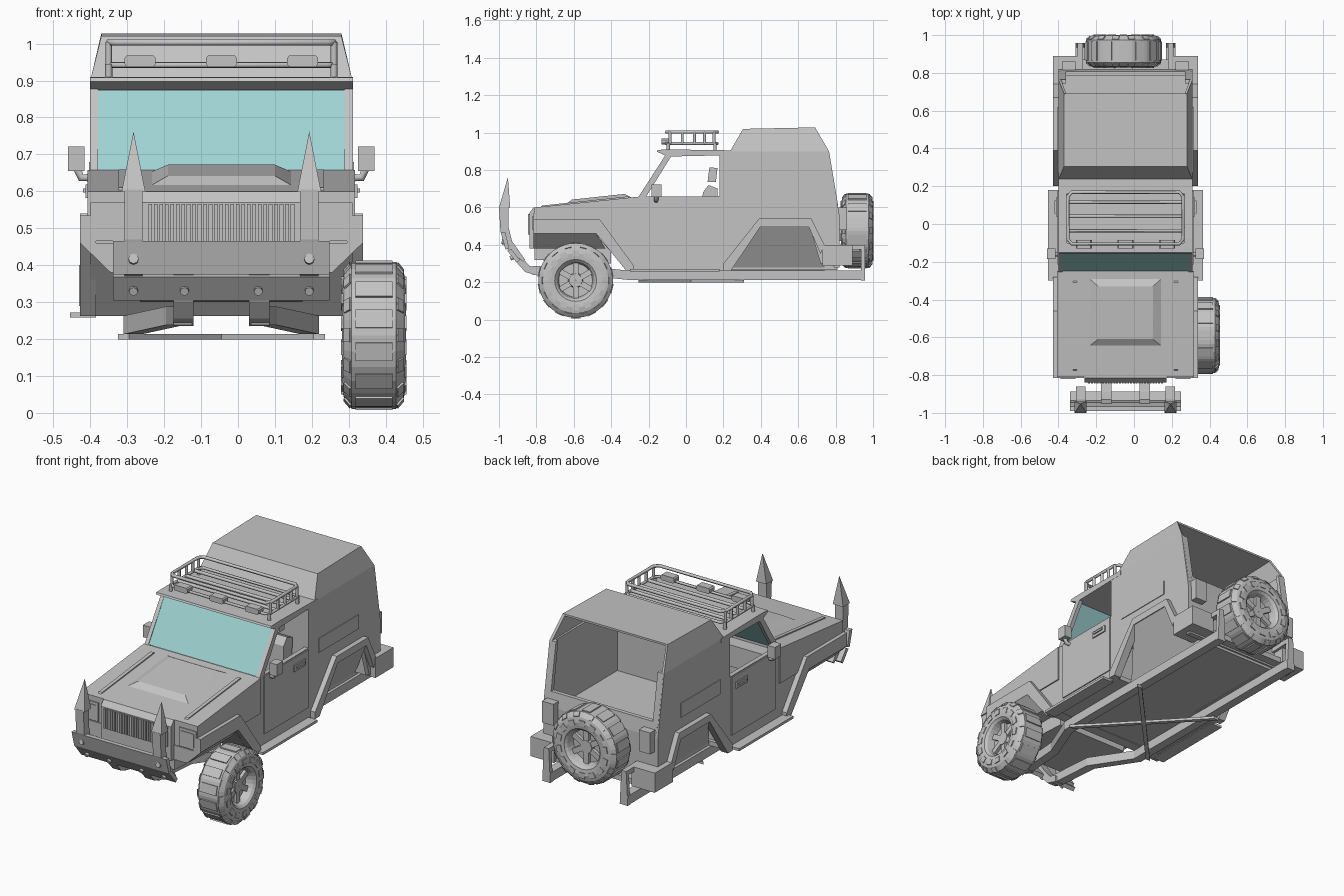
import bpy, bmesh, math
from mathutils import Matrix

old = bpy.data.objects.get("Cube")
if old:
    bpy.data.objects.remove(old)

CX = -0.045  # body centreline; the one road wheel sits off to the left


def material(name, rgb):
    m = bpy.data.materials.new(name)
    m.use_nodes = True
    m.diffuse_color = (*rgb, 1)
    m.node_tree.nodes["Principled BSDF"].inputs["Base Color"].default_value = (*rgb, 1)
    return m


GREY = material("body grey", (0.55, 0.55, 0.55))
GLASS = material("teal glass", (0.35, 0.65, 0.65))


def finish(name, bm, mat=GREY, shift=CX):
    bmesh.ops.translate(bm, verts=bm.verts, vec=(shift, 0, 0))
    bmesh.ops.recalc_face_normals(bm, faces=bm.faces)
    me = bpy.data.meshes.new(name)
    bm.to_mesh(me)
    bm.free()
    me.materials.append(mat)
    ob = bpy.data.objects.new(name, me)
    bpy.context.collection.objects.link(ob)
    return ob


def prism(name, pts, x0, x1, mat=GREY, taper=None):
    """Side outline (y, z) extruded from x0 to x1; taper maps z to the outer x."""
    bm = bmesh.new()
    a = [bm.verts.new((x0, y, z)) for y, z in pts]
    b = [bm.verts.new((taper(z) if taper else x1, y, z)) for y, z in pts]
    bm.faces.new(a)
    bm.faces.new(b[::-1])
    for i in range(len(pts)):
        j = (i + 1) % len(pts)
        bm.faces.new((a[i], b[i], b[j], a[j]))
    return finish(name, bm, mat)


def pair(name, pts, x0, x1, taper=None):
    prism("left_" + name, pts, x0, x1, taper=taper)
    prism("right_" + name, pts, -x0, -x1, taper=(lambda z: -taper(z)) if taper else None)


def box(name, x, y, z):
    return prism(name, [(y[0], z[0]), (y[1], z[0]), (y[1], z[1]), (y[0], z[1])], x[0], x[1])


def pair_box(name, x, y, z):
    box("left_" + name, x, y, z)
    box("right_" + name, (-x[0], -x[1]), y, z)


def hull(name, pts):
    bm = bmesh.new()
    for p in pts:
        bm.verts.new(p)
    bmesh.ops.convex_hull(bm, input=bm.verts)
    bmesh.ops.dissolve_limit(bm, angle_limit=0.01, verts=bm.verts, edges=bm.edges)
    return finish(name, bm)


def tube(name, pts, r, closed=False, sides=1):
    cu = bpy.data.curves.new(name, "CURVE")
    cu.dimensions = "3D"
    cu.bevel_depth, cu.bevel_resolution, cu.use_fill_caps = r, sides, True
    s = cu.splines.new("POLY")
    s.points.add(len(pts) - 1)
    for p, q in zip(s.points, pts):
        p.co = (q[0] + CX, q[1], q[2], 1)
    s.use_cyclic_u = closed
    cu.materials.append(GREY)
    ob = bpy.data.objects.new(name, cu)
    bpy.context.collection.objects.link(ob)


def add_block(bm, size, place):
    bmesh.ops.create_cube(bm, size=1, matrix=place @ Matrix.Diagonal((*size, 1)))


def wheel(name, centre, turn):
    bm = bmesh.new()
    prof = [(.05, .001), (.05, .035), (.03, .04), (.03, .09), (.07, .1), (.082, .112), (.0865, .145), (.08, .175),
            (.06, .199), (-.06, .199), (-.08, .175), (-.0865, .145), (-.082, .112), (-.07, .1), (-.03, .09),
            (-.03, .001)]
    n = 28
    rings = [[bm.verts.new((x, r * math.cos(2 * math.pi * i / n), r * math.sin(2 * math.pi * i / n)))
              for i in range(n)] for x, r in prof]
    for p, q in zip(rings, rings[1:]):
        for i in range(n):
            bm.faces.new((p[i], p[(i + 1) % n], q[(i + 1) % n], q[i]))
    for i in range(6):  # spokes
        rot = Matrix.Rotation(i * math.pi / 3, 4, "X")
        add_block(bm, (.035, .03, .065), rot @ Matrix.Translation((.03, 0, .065)))
    for i in range(14):  # low tread and sidewall lugs
        rot = Matrix.Rotation(i * math.pi / 7, 4, "X")
        half = Matrix.Rotation((i + .5) * math.pi / 7, 4, "X")
        add_block(bm, (.1, .05, .008), rot @ Matrix.Translation((0, 0, .1985)))
        for s in (-1, 1):
            lean = Matrix.Translation((s * .071, 0, .187)) @ Matrix.Rotation(s * .88, 4, "Y")
            add_block(bm, (.026, .036, .007), half @ lean)
            add_block(bm, (.006, .036, .03), rot @ Matrix.Translation((s * .0855, 0, .145)))
    bm.transform(Matrix.Translation(centre) @ Matrix.Rotation(turn, 4, "Z"))
    finish(name, bm, shift=0)


wheel("front_wheel", (.368, -.59, .21), 0)
wheel("spare_wheel", (-.055, .915, .475), math.pi / 2)

# Hood with raised centre and ribs
prism("hood", [(-.81, .46), (-.81, .6), (-.25, .658), (-.25, .46)], -.362, .362)
hull("hood_bulge", [(s * x, y, z) for s in (-1, 1) for x, y, z in
                    ((.19, -.645, .616), (.19, -.29, .653), (.145, -.61, .642), (.145, -.33, .672))])
pair("hood_rib", [(-.78, .6), (-.77, .61), (-.31, .659), (-.3, .65)], .258, .278)
prism("engine_bay", [(-.81, .32), (-.81, .5), (-.4, .5), (-.4, .3)], -.22, .22)
prism("firewall", [(-.49, .46), (-.31, .262), (-.25, .262), (-.25, .5), (-.47, .5)], -.355, .355)

# Grille and headlamps
prism("grille_plate", [(-.838, .38), (-.838, .57), (-.815, .6), (-.8, .6), (-.8, .38)], -.218, .218)
for i in range(27):
    x = (i - 13) * .0148
    box("grille_slat", (x - .005, x + .005), (-.845, -.83), (.455, .565))
pair_box("headlamp_frame", (.25, .355), (-.816, -.8), (.465, .57))
pair_box("headlamp", (.265, .345), (-.82, -.81), (.48, .555))

# Wheel arches
pair("front_flare", [(-.815, .535), (-.46, .535), (-.28, .29), (-.28, .262), (-.32, .262), (-.48, .46),
                     (-.815, .46)], .34, .383)
pair("front_arch_skirt", [(-.815, .38), (-.815, .46), (-.48, .46), (-.43, .38)], .22, .383,
     lambda z: .3 + (z - .38) * 1.03)
pair("rear_flare", [(.2, .262), (.2, .3), (.39, .54), (.67, .54), (.74, .4), (.72, .35), (.655, .5), (.4, .5),
                    (.24, .262)], .34, .383)
pair("rear_arch_panel", [(.21, .262), (.395, .5), (.66, .5), (.74, .29), (.74, .262)], .2, .37,
     lambda z: .24 + (z - .262) * .58)
pair_box("rear_corner", (.24, .385), (.73, .89), (.29, .4))

# Body sides, door skins, floor, bulkhead and tailgate
pair("body_side", [(-.25, .658), (.18, .66), (.18, .9), (.765, .9), (.82, .56), (.82, .3), (.72, .3), (.66, .5),
                   (.39, .5), (.22, .262), (-.3, .262), (-.47, .46), (-.25, .5)], .33, .355)
pair_box("door", (.354, .361), (-.215, .175), (.33, .655))
pair_box("door_handle", (.36, .368), (.04, .14), (.582, .618))
pair_box("handle_grip", (.367, .375), (.055, .125), (.597, .608))
pair_box("side_moulding", (.354, .359), (.27, .62), (.6, .68))
box("cabin_floor", (-.34, .34), (-.3, .22), (.265, .29))
box("rear_underside", (-.25, .25), (.2, .81), (.265, .29))
box("cargo_floor", (-.34, .34), (.2, .81), (.5, .52))
box("bulkhead", (-.34, .34), (.185, .2), (.28, .89))
prism("tailgate", [(.79, .28), (.82, .28), (.82, .56), (.808, .64), (.785, .64)], -.345, .345)
pair("tailgate_post", [(.785, .63), (.81, .63), (.765, .9), (.745, .9)], .315, .35)
box("rear_sill", (-.36, .36), (.74, .87), (.29, .32))
pair_box("tail_lamp", (.265, .335), (.81, .86), (.48, .6))
pair_box("side_step", (.34, .41), (-.3, .18), (.258, .272))

# Windscreen, roof and rear canopy
prism("windscreen", [(-.248, .658), (-.112, .875), (-.105, .875), (-.24, .658)], -.336, .336, GLASS)
pair("windscreen_pillar", [(-.255, .655), (-.11, .88), (-.075, .88), (-.215, .655)], .334, .356)
prism("roof", [(-.155, .898), (-.1, .872), (.26, .88), (.26, .905), (-.08, .91), (-.15, .908)], -.356, .356)

bm = bmesh.new()
low = [[bm.verts.new((s * .355, y, .9)) for y in (.235, .765)] for s in (-1, 1)]
top = [[bm.verts.new((s * .325, y, z)) for y, z in ((.305, 1.02), (.69, 1.028))] for s in (-1, 1)]
bm.faces.new((top[0][0], top[1][0], top[1][1], top[0][1]))
bm.faces.new((low[0][0], low[1][0], top[1][0], top[0][0]))
for k in (0, 1):
    bm.faces.new((low[k][0], top[k][0], top[k][1], low[k][1]))
canopy = finish("rear_canopy", bm)
shell = canopy.modifiers.new("thickness", "SOLIDIFY")
shell.thickness = .015

# Dashboard, steering wheel and seats
box("dashboard", (-.33, .33), (-.25, -.17), (.52, .64))
tube("steering_wheel", [(.17 + .07 * math.cos(a), -.1 - .025 * math.sin(a), .58 + .06 * math.sin(a))
                        for a in [i * math.pi / 6 for i in range(12)]], .008, True)
for s, side in ((1, "left"), (-1, "right")):
    x = s * .17
    box(side + "_seat_cushion", (x - .1, x + .1), (-.04, .14), (.36, .45))
    prism(side + "_seat_back", [(.08, .43), (.15, .43), (.17, .7), (.12, .72), (.09, .68)], x - .095, x + .095)
    prism(side + "_headrest", [(.115, .735), (.16, .735), (.168, .81), (.125, .815)], x - .05, x + .05)
    # Mirrors
    box(side + "_mirror", (s * .37, s * .415), (-.185, -.13), (.655, .722))
    tube(side + "_mirror_arm", [(s * .35, -.16, .637), (s * .38, -.16, .637), (s * .39, -.16, .66)], .012)

# Roof rack with lamps
rim = [(-.305, -.08), (-.285, -.105), (.285, -.105), (.305, -.08), (.305, .145), (.285, .168), (-.285, .168),
       (-.305, .145)]
tube("rack_top_rail", [(x, y, 1.003) for x, y in rim], .009, True)
tube("rack_lower_rail", [(x, y, .942) for x, y in rim], .008, True)
for y in (-.035, .04, .115):
    tube("rack_crossbar", [(-.305, y, .942), (.305, y, .942)], .009)
for s in (-1, 1):
    for y in (-.085, -.02, .045, .1, .15):
        tube("rack_post", [(s * .305, y, .94), (s * .305, y, 1.005)], .009)
    for y in (-.095, .155):
        tube("rack_foot", [(s * .305, y, .9), (s * .305, y, .945)], .01)
for x in (-.22, 0, .22):
    hull("roof_lamp", [(x + dx, y, z) for y in (-.13, -.085) for dx, z in
                       ((-.042, .945), (-.036, .937), (.036, .937), (.042, .945),
                        (-.042, .961), (-.036, .968), (.036, .968), (.042, .961))])

# Front bumper, spiked posts and brackets
prism("bumper_upper", [(-.99, .465), (-.965, .375), (-.945, .38), (-.965, .465)], -.293, .293)
prism("bumper_lower", [(-.955, .368), (-.905, .305), (-.888, .32), (-.935, .378)], -.293, .293)
pair("spike_post", [(-1, .605), (-.992, .47), (-.96, .38), (-.87, .31), (-.86, .32), (-.93, .42), (-.95, .5),
                    (-.95, .605)], .213, .263)
pair("bumper_arm", [(-.96, .4), (-.9, .3), (-.86, .255), (-.79, .235), (-.79, .27), (-.84, .29), (-.89, .35),
                    (-.93, .41)], .075, .13)
for s in (-1, 1):
    hull("spike", [(s * .238 + dx, y, .6) for dx in (-.032, .032) for y in (-1, -.94)] + [(s * .238, -.952, .762)])
    tube("bumper_lamp", [(s * .238, -.985, .418), (s * .238, -.97, .415)], .014, sides=2)
    for x in (.1, .238):
        tube("bumper_bolt", [(s * x, -.94, .328), (s * x, -.915, .338)], .012, sides=2)

# Chassis rails, cross brace and rear hangers
pair_box("chassis_rail", (.215, .265), (-.31, .955), (.213, .264))
for s in (-1, 1):
    hull("rail_bend", [(s * x, y, z + d) for x, y, z in ((.215, -.31, .213), (.265, -.31, .213), (.1, -.56, .238),
                                                      (.15, -.56, .238)) for d in (0, .05)])
    hull("rail_front", [(s * x, y, z + d) for x, y, z in ((.1, -.56, .238), (.15, -.56, .238), (.08, -.82, .238),
                                                       (.13, -.82, .238)) for d in (0, .05)])
    hull("cross_brace", [(s * x, y, z) for x, y in ((-.28, -.255), (-.25, -.255), (.25, .31), (.28, .31))
                         for z in (.199, .213)])
    hull("rear_hanger", [(s * x, y, z) for x, z in ((.215, .21), (.265, .21), (.225, .4), (.255, .4))
                         for y in (.935, .958)])
    hull("hanger_arm", [(s * x, y, z) for x in (.225, .255) for y, z in ((.82, .37), (.82, .4), (.958, .375),
                                                                       (.958, .4))])
box("spare_mount", (-.06, .04), (.8, .88), (.42, .53))
